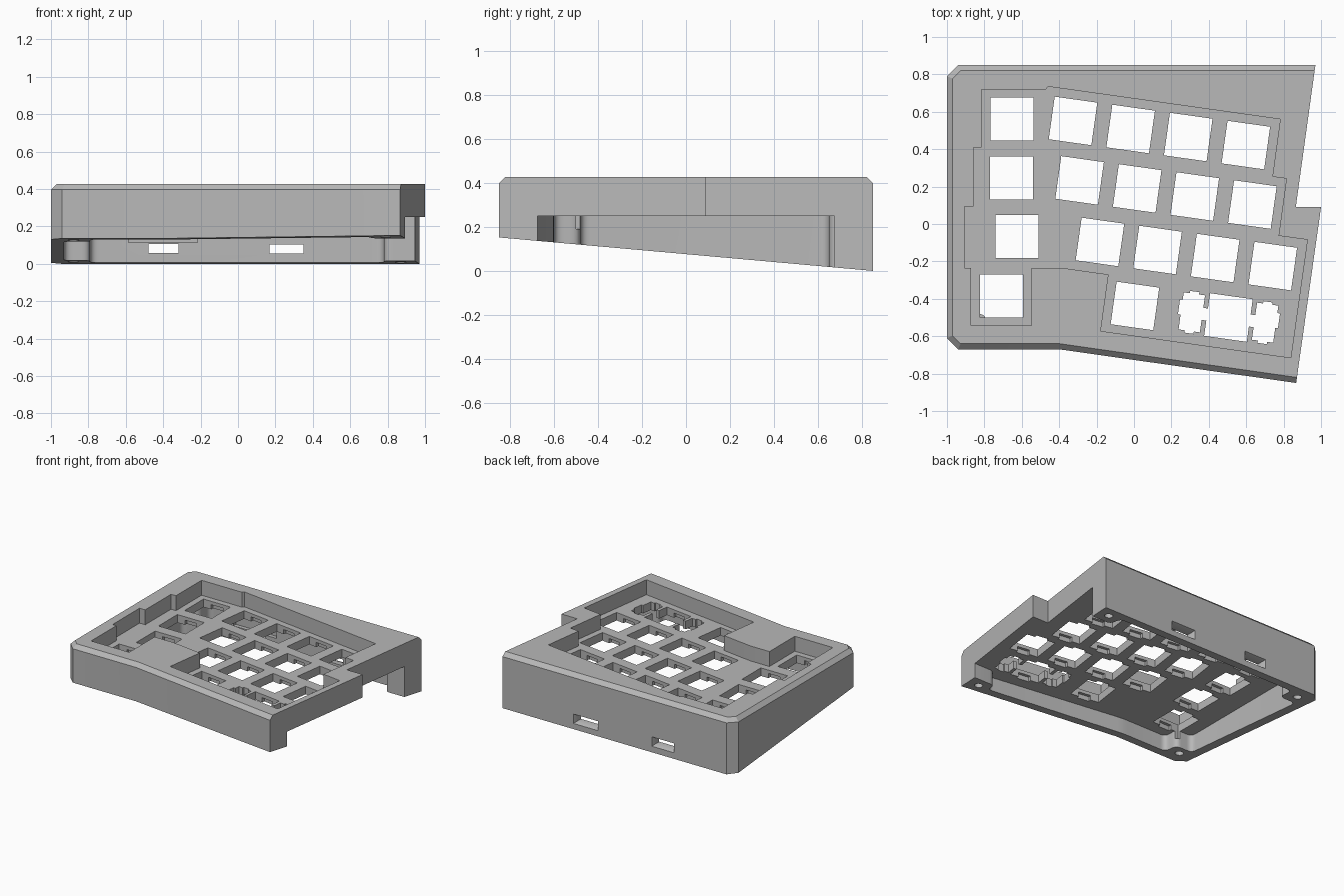
import bpy
import bmesh
import math
from mathutils import Matrix, Vector

cube = bpy.data.objects.get("Cube")
if cube:
    bpy.data.objects.remove(cube, do_unlink=True)

TOP, CEILING, PLATE = 0.427, 0.25, 0.312
TILT = math.radians(-8)

grey = bpy.data.materials.new("plain grey plastic")
grey.use_nodes = True
colour = (0.48, 0.48, 0.48, 1)
grey.diffuse_color = colour
grey.node_tree.nodes["Principled BSDF"].inputs["Base Color"].default_value = colour


def prism(name, points, z0, z1):
    """Extrude a closed outline between two heights."""
    bm = bmesh.new()
    low = [bm.verts.new((x, y, z0)) for x, y in points]
    high = [bm.verts.new((x, y, z1)) for x, y in points]
    bm.faces.new(low)
    bm.faces.new(high)
    for i in range(len(low)):
        j = (i + 1) % len(low)
        bm.faces.new((low[i], low[j], high[j], high[i]))
    bmesh.ops.recalc_face_normals(bm, faces=bm.faces)
    mesh = bpy.data.meshes.new(name)
    bm.to_mesh(mesh)
    bm.free()
    mesh.materials.append(grey)
    obj = bpy.data.objects.new(name, mesh)
    bpy.context.collection.objects.link(obj)
    return obj


def rounded(points, r, steps=6):
    """Round every corner of an outline."""
    pts = [Vector(p) for p in points]
    out = []
    for i, p in enumerate(pts):
        a = p + (pts[i - 1] - p).normalized() * r
        b = p + (pts[(i + 1) % len(pts)] - p).normalized() * r
        for k in range(steps + 1):
            t = k / steps
            out.append(a * (1 - t) ** 2 + p * 2 * t * (1 - t) + b * t * t)
    return out


def rectangle(centre, w, h, angle=0.0, shift=(0, 0)):
    turn = Matrix.Rotation(angle, 2)
    corners = ((-w, -h), (w, -h), (w, h), (-w, h))
    return [Vector(centre) + turn @ (Vector(shift) + Vector(c) / 2) for c in corners]


def cut(cutter):
    """Subtract a cutter from the case and remove it."""
    cutter.hide_render = True
    mod = case.modifiers.new("cut", "BOOLEAN")
    mod.operation = "DIFFERENCE"
    mod.solver = "EXACT"
    mod.object = cutter
    bpy.context.view_layer.objects.active = case
    bpy.ops.object.modifier_apply(modifier=mod.name)
    bpy.data.objects.remove(cutter, do_unlink=True)


# Case body: notched outline, chamfered top rim, sloping underside
outline = [(0.97, 0.85), (-0.94, 0.85), (-1, 0.79), (-1, -0.61), (-0.94, -0.67),
           (-0.4, -0.67), (0.867, -0.85), (1, 0.09), (0.865, 0.09)]
case = prism("keyboard_case", outline, 0, TOP)
bm = bmesh.new()
bm.from_mesh(case.data)
bm.verts.ensure_lookup_table()
n = len(outline)
for v in bm.verts[:n]:
    v.co.z = (0.85 - v.co.y) * 0.0894
rim = [e for e in bm.edges if all(n <= v.index <= n + 6 for v in e.verts)]
bmesh.ops.bevel(bm, geom=rim, offset=0.03, segments=1, affect="EDGES")
bm.to_mesh(case.data)
bm.free()

# Underside cavity, leaving corner bosses and an open right side
cavity = [(-0.93, 0.65), (-0.79, 0.65), (-0.79, 0.78), (0.78, 0.78), (0.78, 0.675),
          (1.3, 0.675), (1.3, -0.675), (0.71, -0.675), (0.71, -0.755),
          (-0.4, -0.6), (-0.79, -0.6), (-0.79, -0.48), (-0.93, -0.48)]
cut(prism("cavity_cutter", rounded(cavity, 0.045), -0.3, CEILING))

# Key well in the top
well = [(-0.815, 0.72), (-0.47, 0.72), (-0.46, 0.735), (0.782, 0.56), (0.74, 0.253),
        (0.815, 0.243), (0.773, -0.063), (0.927, -0.084), (0.838, -0.715),
        (-0.178, -0.572), (-0.136, -0.27), (-0.383, -0.235), (-0.547, -0.235),
        (-0.547, -0.544), (-0.872, -0.544), (-0.872, -0.235), (-0.905, -0.235),
        (-0.905, 0.094), (-0.857, 0.094), (-0.857, 0.408), (-0.815, 0.408)]
cut(prism("well_cutter", well, PLATE, 0.6))

# Switch positions: one straight column and four tilted rows
keys = [(p, 0.0) for p in ((-0.652, 0.561), (-0.655, 0.246),
                           (-0.626, -0.067), (-0.709, -0.385))]
for x, y, count in ((-0.326, 0.551, 4), (-0.291, 0.233, 4),
                    (-0.182, -0.096, 4), (0.005, -0.438, 1)):
    keys += [((x + 0.308 * i, y - 0.043 * i), TILT) for i in range(count)]
wide_key = (0.505, -0.5)
keys.append((wide_key, TILT))

# Switch holes with clip recesses underneath
for centre, angle in keys:
    cut(prism("hole_cutter", rectangle(centre, 0.23, 0.23, angle), 0.19, 0.6))
    cut(prism("clip_cutter", rectangle(centre, 0.1, 0.275, angle), 0.2, 0.286))

# Stabiliser openings beside the wide key
cut(prism("bridge_cutter", rectangle(wide_key, 0.4, 0.065, TILT), 0.17, 0.61))
for side in (-1, 1):
    for w, h, dx, dy in ((0.115, 0.2, 0.198, 0), (0.05, 0.225, 0.198, 0),
                         (0.04, 0.08, 0.25, 0.02)):
        cut(prism("stabiliser_cutter",
                  rectangle(wide_key, w, h, TILT, (side * dx, dy)), 0.18 - w / 9, 0.62 + w / 9))

# Blind screw holes in the bosses
for x, y in ((-0.88, 0.735), (-0.88, -0.555), (0.87, 0.76), (0.79, -0.755)):
    ring = [(x + 0.03 * math.cos(a * math.tau / 20), y + 0.03 * math.sin(a * math.tau / 20))
            for a in range(20)]
    cut(prism("screw_cutter", ring, -0.2, 0.21))

# Cable ports through the back wall, flared on the outside
cut(prism("port_recess_cutter", rectangle((-0.401, 0.75), 0.368, 0.12), 0.115, 0.24))
for x, w, z in ((-0.398, 0.16, 0.083), (0.259, 0.182, 0.08)):
    cut(prism("port_cutter", rectangle((x, 0.8), w, 0.2), z - 0.024, z + 0.024))
    flare = prism("flare_cutter", rectangle((x, 0.845), w, 0.05), z - 0.023, z + 0.023)
    for v in flare.data.vertices:
        if v.co.y > 0.845:
            v.co.x += math.copysign(0.022, v.co.x - x)
            v.co.z += math.copysign(0.022, v.co.z - z)
    cut(flare)

# Smooth the rounded bosses and keep all other edges crisp
for o in bpy.context.selected_objects:
    o.select_set(False)
case.select_set(True)
bpy.context.view_layer.objects.active = case
bpy.ops.object.shade_smooth_by_angle(angle=math.radians(25))
